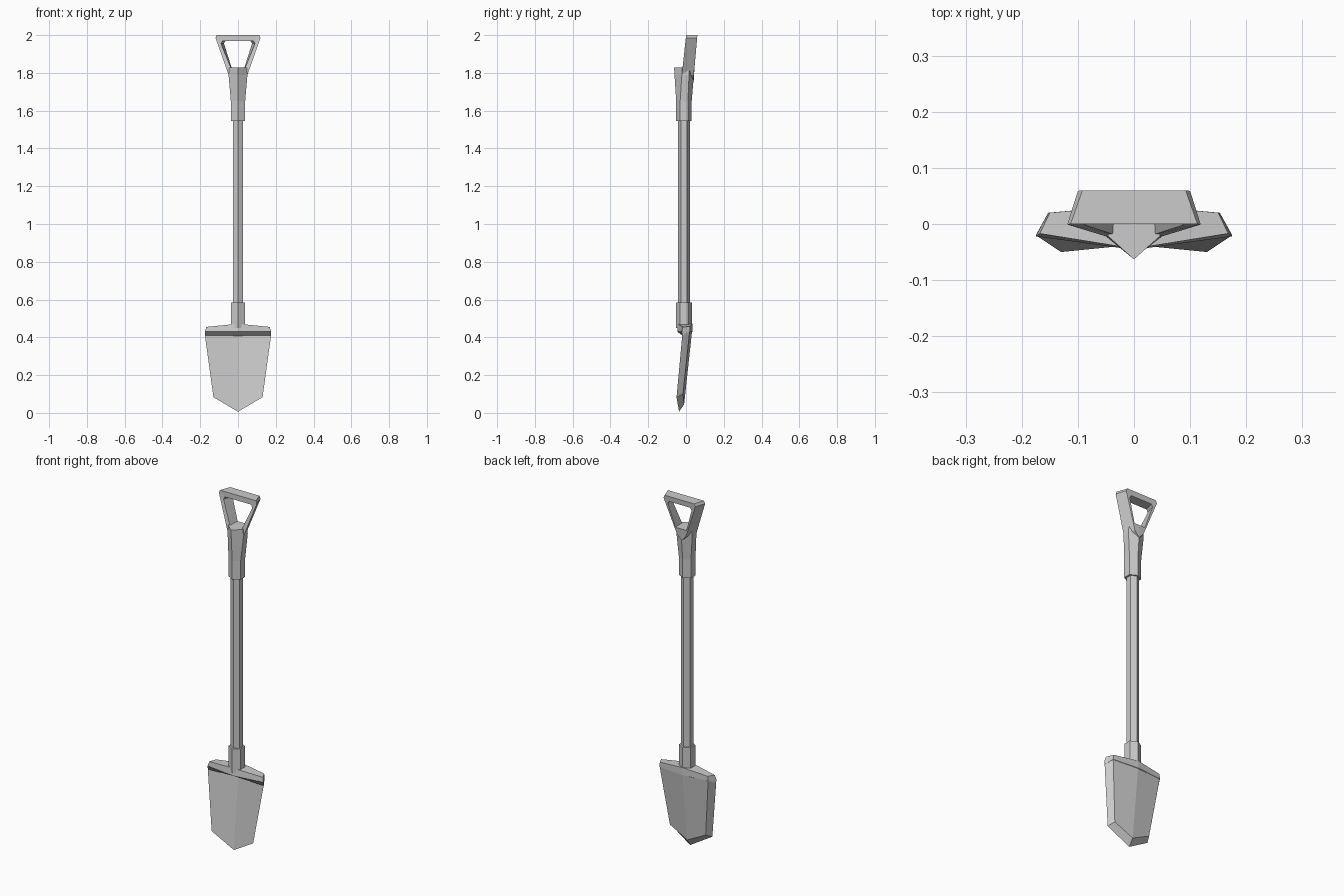
import bpy
import math

if "Cube" in bpy.data.objects:
    bpy.data.objects.remove(bpy.data.objects["Cube"])


def make(name, verts, faces, mirror=False):
    mesh = bpy.data.meshes.new(name)
    mesh.from_pydata(verts, [], faces)
    obj = bpy.data.objects.new(name, mesh)
    bpy.context.collection.objects.link(obj)
    if mirror:
        mod = obj.modifiers.new("Mirror", 'MIRROR')
        mod.merge_threshold = 0.0005
    return obj


def loft(name, rings):
    """Skin a stack of equal rings and cap both ends."""
    n = len(rings[0])
    verts = [v for ring in rings for v in ring]
    faces = [tuple(reversed(range(n))),
             tuple(range(len(verts) - n, len(verts)))]
    for k in range(len(rings) - 1):
        for i in range(n):
            j = (i + 1) % n
            faces.append((k*n + i, k*n + j, (k+1)*n + j, (k+1)*n + i))
    return make(name, verts, faces)


def hexagon(r, z, y=-0.01):
    return [(r * math.sin(math.pi * i / 3), y - r * math.cos(math.pi * i / 3), z)
            for i in range(6)]


# six-sided shaft and blade socket
loft("shaft", [hexagon(0.032, 0.50), hexagon(0.032, 1.60)])
loft("blade_socket", [hexagon(0.042, 0.45), hexagon(0.042, 0.585)])


# flared handle socket
def socket_ring(w, front, mid, back_mid, back, z):
    return [(0, front, z), (w, mid, z), (w, back_mid, z),
            (0, back, z), (-w, back_mid, z), (-w, mid, z)]


loft("handle_socket", [
    socket_ring(0.038, -0.052, -0.031, 0.01, 0.03, 1.545),
    socket_ring(0.038, -0.052, -0.031, 0.01, 0.03, 1.65),
    socket_ring(0.050, -0.061, -0.022, 0.016, 0.042, 1.79),
    socket_ring(0.046, -0.063, -0.022, 0.018, 0.046, 1.828)])

# open D grip: half frame, front pairs then back pairs (outer, inner)
grip_verts = [
    (0, 0, 2.0), (0.113, 0, 2.0), (0.119, -0.001, 1.985), (0.05, -0.022, 1.79), (0, -0.022, 1.76),
    (0, 0, 1.97), (0.082, 0, 1.97), (0.09, -0.001, 1.955), (0.038, -0.018, 1.828), (0, -0.018, 1.828),
    (0, 0.06, 2.0), (0.092, 0.06, 2.0), (0.10, 0.059, 1.985), (0.028, 0.041, 1.79), (0, 0.041, 1.76),
    (0, 0.057, 1.97), (0.066, 0.057, 1.97), (0.074, 0.056, 1.955), (0.034, 0.045, 1.828), (0, 0.045, 1.828)]
grip_faces = []
for i in range(4):
    grip_faces += [(i, i+5, i+6, i+1), (i+10, i+11, i+16, i+15),
                   (i, i+1, i+11, i+10), (i+5, i+15, i+16, i+6)]
make("grip", grip_verts, grip_faces, mirror=True)

# dished, pointed blade with bevelled back
blade_verts = [
    (0, 0.0, 0.41), (0.175, -0.02, 0.41), (0.13, -0.05, 0.083), (0, -0.037, 0.006),
    (0, 0.034, 0.45), (0.153, 0.02, 0.44), (0.112, -0.016, 0.10), (0, -0.01, 0.045)]
make("blade", blade_verts, [
    (0, 3, 2, 1), (4, 5, 6, 7),
    (0, 1, 5, 4), (1, 2, 6, 5), (2, 3, 7, 6)], mirror=True)

# foot ledge across the blade top
ledge_verts = [
    (0, -0.046, 0.43), (0.175, -0.022, 0.43), (0.153, 0.02, 0.43), (0, 0.034, 0.43),
    (0, -0.044, 0.472), (0.168, -0.017, 0.455), (0.15, 0.02, 0.457), (0, 0.034, 0.472),
    (0, 0.0, 0.408), (0.175, -0.02, 0.41)]
make("foot_ledge", ledge_verts, [
    (0, 1, 5, 4), (1, 2, 6, 5), (2, 3, 7, 6),
    (4, 5, 6, 7), (0, 8, 9, 1), (9, 2, 1), (8, 3, 2, 9)], mirror=True)

# consistent outward normals
import bmesh
for obj in bpy.context.collection.objects:
    if obj.name in ("grip", "blade", "foot_ledge"):
        bm = bmesh.new()
        bm.from_mesh(obj.data)
        bmesh.ops.recalc_face_normals(bm, faces=bm.faces)
        bm.to_mesh(obj.data)
        bm.free()
